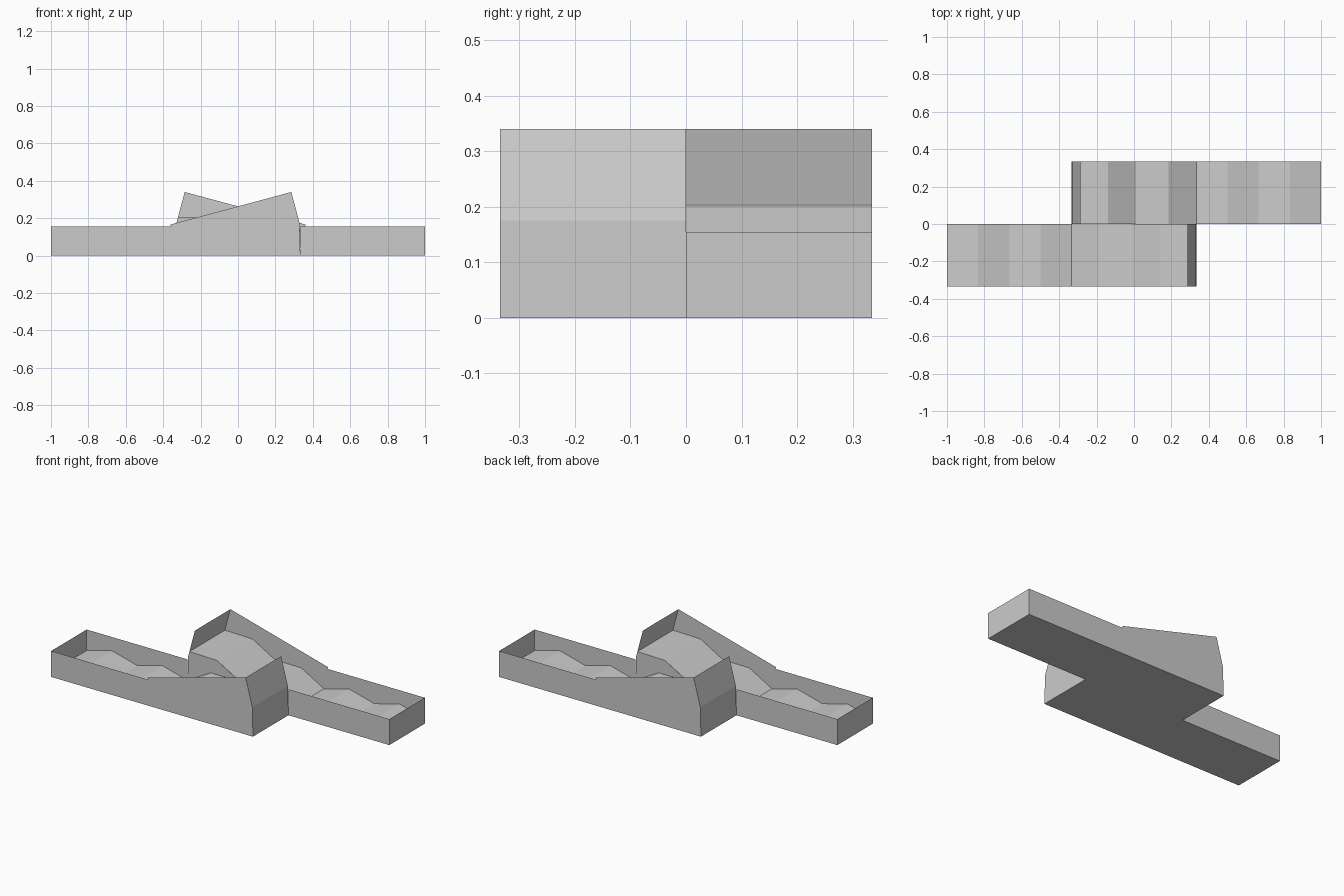
import bpy, math

if "Cube" in bpy.data.objects:
    bpy.data.objects.remove(bpy.data.objects["Cube"])

W, H = 0.335, 0.155          # tray width and low rim height
T = 1 / 3                    # half length of the shared middle section
STEP, LOW, AMP, TILT = 1 / 6, 0.03, 0.043, math.radians(15)

# Zigzag floor profile: level run, then the same wave tilted up a ramp
floor = [(-1 + i * STEP, LOW + AMP * (i % 2)) for i in range(5)]
for i in range(1, 4):
    s, h = i * STEP, AMP * (i % 2)
    floor.append((-T + s * math.cos(TILT) - h * math.sin(TILT),
                  LOW + s * math.sin(TILT) + h * math.cos(TILT)))
floor.append((0.321, 0.205))

# End wall leans inward above its bend
end = [(T, 0), (0.329, 0.175), (0.285, 0.34)]
side = [(-1, 0)] + end + [(-0.362, 0.166), (-0.358, H), (-1, H)]


def sheet(name, faces, turn):
    """Make flat faces; turn = -1 spins the part half a turn about z."""
    verts, polys = [], []
    for f in faces:
        polys.append(list(range(len(verts), len(verts) + len(f))))
        verts += [(turn * x, turn * y, z) for x, y, z in f]
    me = bpy.data.meshes.new(name)
    me.from_pydata(verts, [], polys)
    me.update()
    ob = bpy.data.objects.new(name, me)
    bpy.context.collection.objects.link(ob)
    return ob


def strip(profile):
    """Sweep an x-z profile across the tray width."""
    return [[(a[0], -W, a[1]), (b[0], -W, b[1]), (b[0], 0, b[1]), (a[0], 0, a[1])]
            for a, b in zip(profile, profile[1:])]


def upright(profile, y):
    return [(x, y, z) for x, z in profile]


for label, turn in (("front", 1), ("back", -1)):
    # Wavy floor and flat underside
    sheet(label + "_wavy_floor", strip(floor), turn)
    sheet(label + "_base", strip([(T, 0), (-1, 0)]), turn)

    # Long outer side wall with raised ramp section
    sheet(label + "_side_wall", [upright(side, -W)], turn)

    # Short inner wall beside the low run
    inner = [(-1, 0), (-1, H), (-T, H), (-T, 0)]
    sheet(label + "_inner_wall", [upright(inner, 0)], turn)

    # Low and high end walls
    sheet(label + "_low_end", strip([(-1, 0), (-1, H)][::-1]), turn)
    sheet(label + "_high_end", strip(end), turn)

    # Step between the two ramps along the centre line
    step = [(0, 0.121), floor[7], floor[8], (0.329, 0.175), (T, LOW),
            (-floor[5][0], floor[5][1]), (-floor[6][0], floor[6][1])]
    sheet(label + "_ramp_step", [upright(step, 0)], turn)
